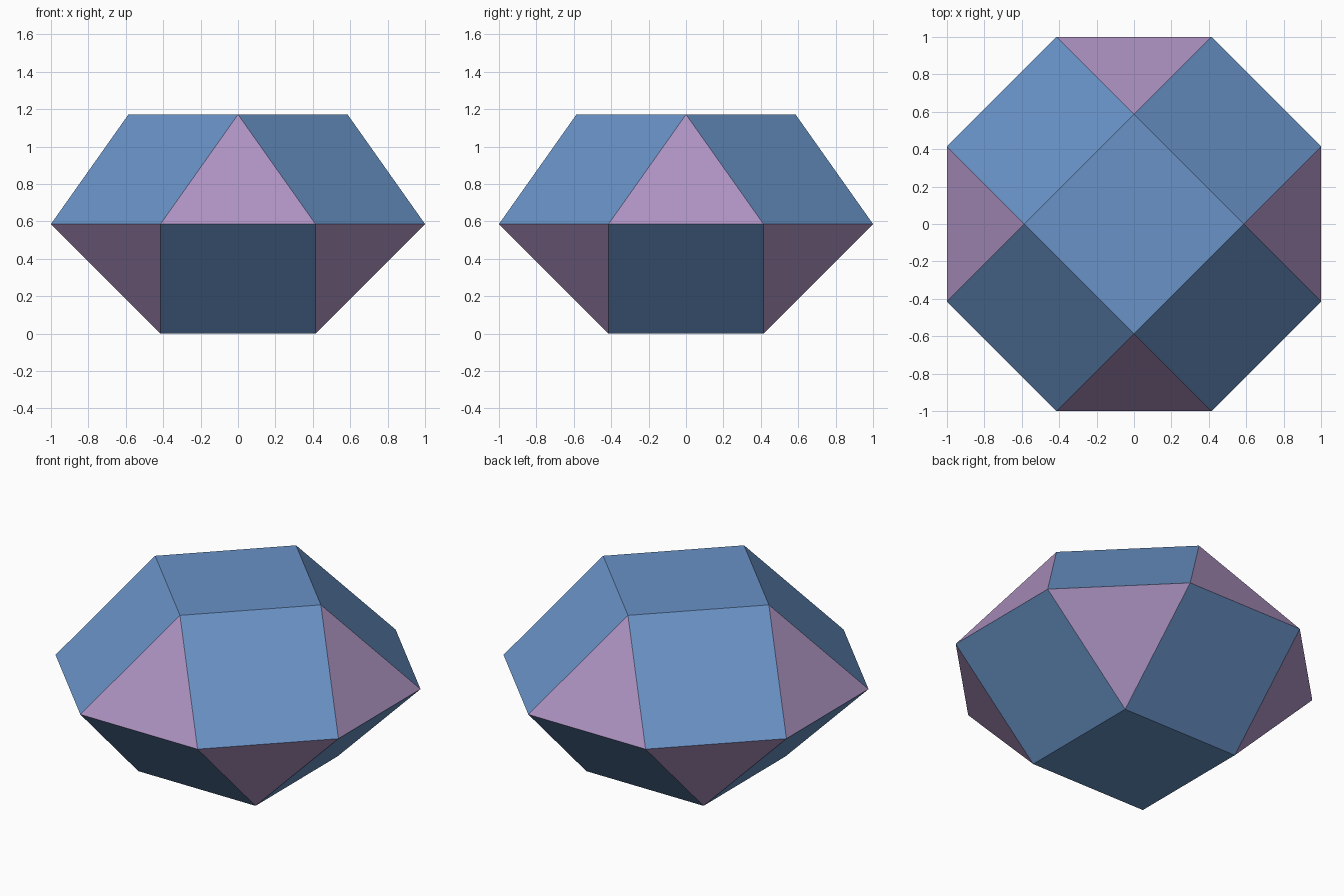
import bpy, bmesh, math

if "Cube" in bpy.data.objects:
    bpy.data.objects.remove(bpy.data.objects["Cube"])

APOTHEM = 1.0                                   # rim octagon, flat to flat / 2
HALF = math.tan(math.radians(22.5))             # half of the common edge length
RIM_R = APOTHEM / math.cos(math.radians(22.5))
SQ_R = HALF * math.sqrt(2)                      # circumradius of the end squares
H = SQ_R                                        # height of each cupola


def flat_material(name, rgb):
    m = bpy.data.materials.new(name)
    m.diffuse_color = (*rgb, 1)
    m.use_nodes = True
    m.node_tree.nodes["Principled BSDF"].inputs["Base Color"].default_value = m.diffuse_color
    return m


def ring(bm, n, radius, z, start):
    return [bm.verts.new((radius * math.cos(math.radians(start + 360 * i / n)),
                          radius * math.sin(math.radians(start + 360 * i / n)), z))
            for i in range(n)]


bm = bmesh.new()
rim = ring(bm, 8, RIM_R, H, -22.5)              # rim edge i faces angle 45 * i


def cupola(z, turn):
    """End square with corners at 45*turn + 90k, joined to the rim."""
    sq = ring(bm, 4, SQ_R, z, 45 * turn)
    bm.faces.new(sq)
    for k in range(4):
        i = 2 * k + turn
        a, b, c = rim[i % 8], rim[(i + 1) % 8], rim[(i + 2) % 8]
        bm.faces.new((a, b, sq[k]))                       # triangle under a corner
        bm.faces.new((b, c, sq[(k + 1) % 4], sq[k]))      # square along a side


cupola(2 * H, 0)    # upper half: corners on the axes
cupola(0, 1)        # lower half: twisted by 45 degrees
bmesh.ops.recalc_face_normals(bm, faces=bm.faces)

# Squares are blue, triangles are mauve
for f in bm.faces:
    f.material_index = 1 if len(f.verts) == 3 else 0
    f.smooth = False

mesh = bpy.data.meshes.new("faceted_solid")
bm.to_mesh(mesh)
bm.free()
mesh.materials.append(flat_material("blue", (0.141, 0.287, 0.565)))
mesh.materials.append(flat_material("mauve", (0.42, 0.29, 0.54)))
bpy.context.collection.objects.link(bpy.data.objects.new("faceted_solid", mesh))
